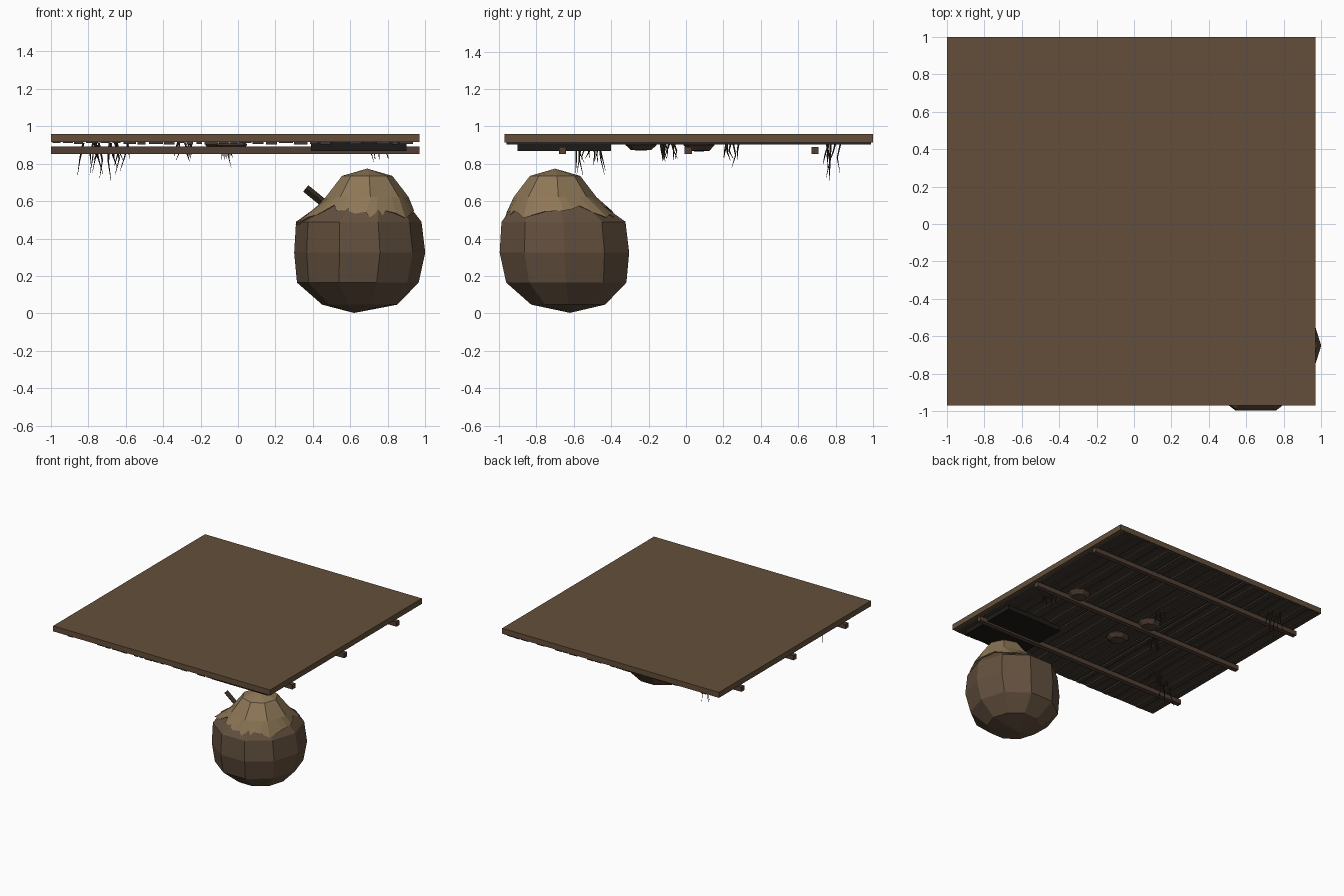
import bpy, bmesh, math, random
from mathutils import Vector

if "Cube" in bpy.data.objects:
    bpy.data.objects.remove(bpy.data.objects["Cube"])
random.seed(4)

def mat(name, c):
    m = bpy.data.materials.new(name)
    m.diffuse_color = (*c, 1)
    m.use_nodes = True
    m.node_tree.nodes["Principled BSDF"].inputs["Base Color"].default_value = m.diffuse_color
    return m

WOOD = mat("wood", (0.125, 0.078, 0.043))
BEAM = mat("beam_wood", (0.085, 0.05, 0.035))
PLANK = mat("dark_planks", (0.05, 0.04, 0.03))
BLACK = mat("soot", (0.012, 0.011, 0.009))
BODY = mat("sack_brown", (0.125, 0.08, 0.048))
CAP = mat("cap_tan", (0.27, 0.185, 0.095))
ROOT = mat("root_dark", (0.035, 0.024, 0.016))

def finish(bm, name, m):
    bmesh.ops.recalc_face_normals(bm, faces=bm.faces)
    me = bpy.data.meshes.new(name)
    bm.to_mesh(me)
    bm.free()
    me.materials.append(m)
    ob = bpy.data.objects.new(name, me)
    bpy.context.collection.objects.link(ob)
    return ob

def add_box(bm, lo, hi):
    lo, hi = Vector(lo), Vector(hi)
    for v in bmesh.ops.create_cube(bm, size=1)["verts"]:
        v.co = Vector(((lo[i] + hi[i]) / 2 + v.co[i] * (hi[i] - lo[i]) for i in range(3)))

def box(name, lo, hi, m):
    bm = bmesh.new()
    add_box(bm, lo, hi)
    return finish(bm, name, m)

def add_spike(bm, a, b, r1, r2, n=4):
    a, b = Vector(a), Vector(b)
    q = (b - a).to_track_quat('Z', 'Y')
    for v in bmesh.ops.create_cone(bm, cap_ends=True, segments=n, radius1=r1, radius2=r2,
                                   depth=(b - a).length)["verts"]:
        v.co = (a + b) / 2 + q @ v.co

def loft(bm, rings, close_top=None, close_bottom=None):
    vs = [[bm.verts.new(p) for p in r] for r in rings]
    n = len(vs[0])
    for a, b in zip(vs, vs[1:]):
        for i in range(n):
            bm.faces.new((a[i], a[(i + 1) % n], b[(i + 1) % n], b[i]))
    for tip, ring in ((close_bottom, vs[0]), (close_top, vs[-1])):
        if tip:
            t = bm.verts.new(tip)
            for i in range(n):
                bm.faces.new((ring[i], ring[(i + 1) % n], t))

# ceiling slab, cross beams and dark hatch
box("ceiling_slab", (-1, -0.97, 0.915), (0.97, 1, 0.96), WOOD)
for y in (-0.66, 0.012, 0.69):
    box("cross_beam", (-1, y - 0.019, 0.853), (0.97, y + 0.019, 0.891), BEAM)
box("dark_hatch", (0.39, -0.9, 0.868), (0.9, -0.4, 0.916), BLACK)

# thin uneven planks under the slab
bm = bmesh.new()
x = -0.99
while x < 0.92:
    w = random.uniform(0.03, 0.075)
    drop = random.choice((0.911, 0.905, 0.903))
    add_box(bm, (x, -0.96, drop), (min(x + w, 0.965), 0.99, 0.916))
    x += w + random.uniform(0.005, 0.02)
finish(bm, "ceiling_planks", PLANK)

# shallow growths stuck under the ceiling
for cx, cy, r, h in ((-0.04, -0.24, 0.1, 0.04), (-0.09, 0.07, 0.1, 0.045), (0.6, 0.07, 0.1, 0.042)):
    bm = bmesh.new()
    ring = lambda k, z: [(cx + r * 0.9 * k * math.cos(t * math.tau / 9),
                          cy + r * k * math.sin(t * math.tau / 9) * 0.85, z) for t in range(9)]
    loft(bm, [ring(0.9, 0.912), ring(1, 0.9), ring(0.65, 0.914 - h)],
         (cx, cy, 0.91 - h), (cx, cy, 0.912))
    finish(bm, "ceiling_growth", BEAM)

# hanging root clusters
bm = bmesh.new()
for cx, cy, low in ((-0.73, 0.79, 0.71), (-0.8, -0.56, 0.74), (-0.61, -0.5, 0.74),
                    (-0.06, 0.25, 0.78), (-0.28, -0.11, 0.81), (0.74, -0.1, 0.81)):
    for k in range(6):
        a = (cx + random.uniform(-0.05, 0.05), cy + random.uniform(-0.04, 0.04), 0.912)
        z = random.uniform(low, 0.84) if k else low
        mid = (a[0] + random.uniform(-0.02, 0.02), a[1] + random.uniform(-0.02, 0.02), (z + 0.912) / 2)
        end = (mid[0] + random.uniform(-0.025, 0.025), mid[1] + random.uniform(-0.025, 0.025), z)
        add_spike(bm, a, mid, 0.006, 0.004)
        add_spike(bm, mid, end, 0.004, 0.001)
finish(bm, "hanging_roots", ROOT)

# faceted round body
bm = bmesh.new()
N = 10
rings = []
for cx, cy, z, r in ((0.65, -0.63, 0.047, 0.2), (0.64, -0.64, 0.165, 0.325), (0.65, -0.65, 0.325, 0.35),
                     (0.645, -0.655, 0.49, 0.335), (0.68, -0.69, 0.6, 0.215)):
    rings.append([(cx + r * math.cos(i * math.tau / N), cy + 1.04 * r * math.sin(i * math.tau / N), z)
                  for i in range(N)])
loft(bm, rings, (0.69, -0.7, 0.66), (0.62, -0.62, 0.003))
finish(bm, "round_body", BODY)

# ragged cap draped over the top: eight-sided, with a torn edge following the body
S, SUB = 8, 4
def cap_ring(r, z):
    pts = []
    for i in range(S * SUB):
        k, f = divmod(i, SUB)
        a, b = (Vector((math.cos(t), math.sin(t), 0)) for t in
                ((k + 0.1) * math.tau / S, (k + 1.1) * math.tau / S))
        pts.append(Vector((0.69, -0.7, z)) + a.lerp(b, f / SUB) * r)
    return pts
edge, inner = cap_ring(1, 0), []
for i, p in enumerate(edge):
    z = 0.545 + 0.02 * math.sin(i * 1.3) + random.uniform(-0.022, 0.022)
    if i in (6, 17, 25):
        z = 0.475
    d = Vector((p.x - 0.69, p.y + 0.7, 0)).normalized()
    t = max(0, (0.6 - z) / 0.11)
    c = Vector((0.68 - 0.035 * t, -0.69 + 0.035 * t, z))
    edge[i] = c + d * (0.222 + 0.12 * min(t, 1.05))
    inner.append(c + d * (0.2 + 0.12 * min(t, 1.05)))
loft(bm := bmesh.new(), [inner, edge, cap_ring(0.222, 0.622), cap_ring(0.135, 0.735)], (0.69, -0.7, 0.774))
finish(bm, "ragged_cap", CAP)

# stub stalk and small twigs beside the cap
bm = bmesh.new()
add_spike(bm, (0.5, -0.67, 0.555), (0.362, -0.67, 0.668), 0.022, 0.022)
finish(bm, "stub_stalk", ROOT)
bm = bmesh.new()
for k in range(5):
    y = -0.63 + k * 0.025
    add_spike(bm, (0.5, y, 0.57), (0.485 + 0.008 * k, y + 0.01, 0.635 + 0.006 * k), 0.01, 0.006, 5)
finish(bm, "small_twigs", BEAM)
